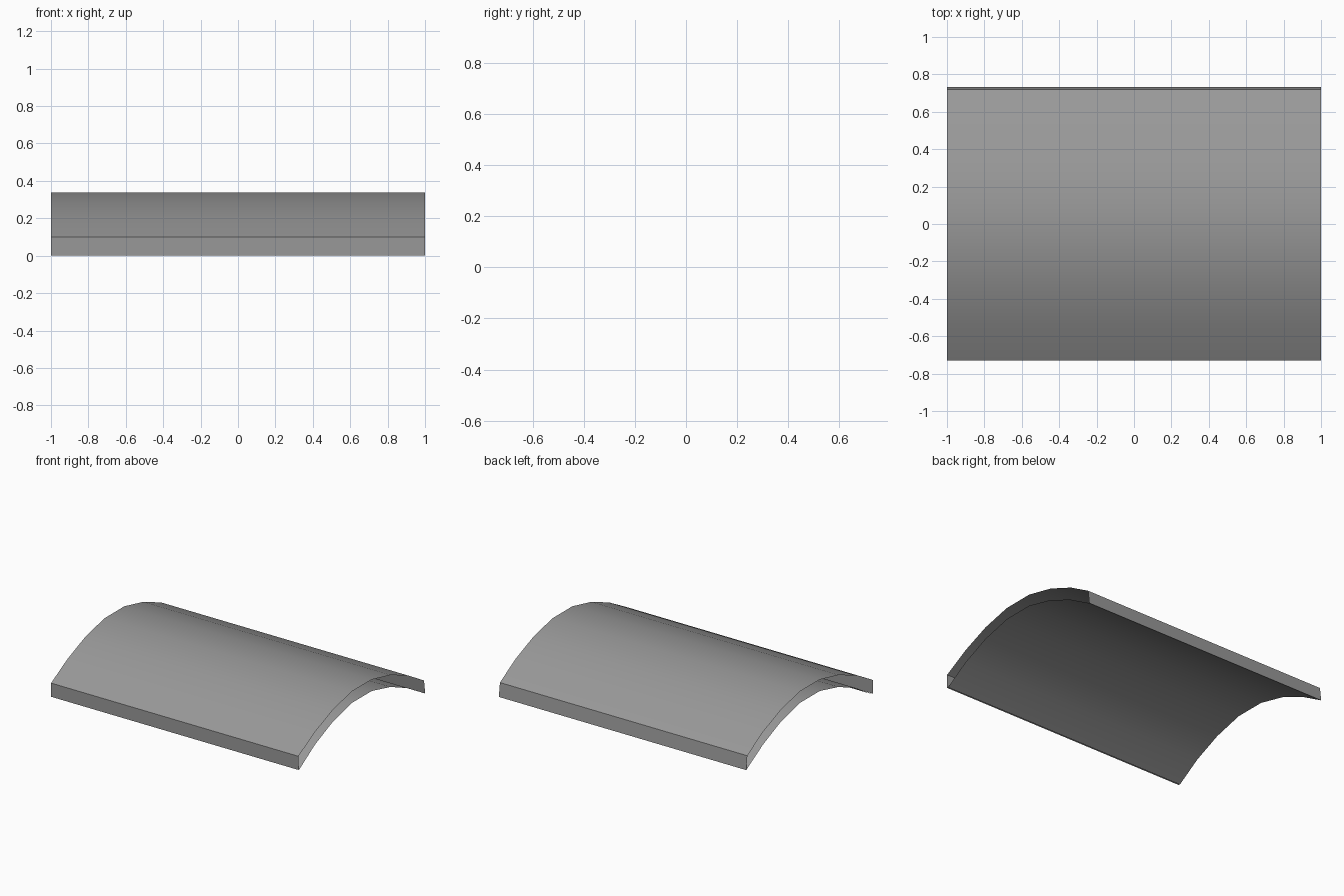
import bpy

if "Cube" in bpy.data.objects:
    bpy.data.objects.remove(bpy.data.objects["Cube"])

# Dark grey finish shared by all parts
grey = bpy.data.materials.new("dark_grey")
grey.diffuse_color = (0.315, 0.315, 0.315, 1)
grey.use_nodes = True
grey.node_tree.nodes["Principled BSDF"].inputs["Base Color"].default_value = grey.diffuse_color


def sheet(name, profile):
    """Extrude an open (y, z) profile along x as a single-sided sheet."""
    verts = [(x, y, z) for y, z in profile for x in (-1, 1)]
    faces = [(2 * i, 2 * i + 1, 2 * i + 3, 2 * i + 2) for i in range(len(profile) - 1)]
    mesh = bpy.data.meshes.new(name)
    mesh.from_pydata(verts, [], faces)
    mesh.materials.append(grey)
    obj = bpy.data.objects.new(name, mesh)
    bpy.context.collection.objects.link(obj)
    for poly in mesh.polygons:
        poly.use_smooth = True
    return obj


def arch(front, half, back):
    """Seven-segment arch: front end, mirrored half profile, back end."""
    return [front] + [(-y, z) for y, z in half] + half[::-1] + [back]


# Outer curved skin
outer = arch((-0.73, 0.10), [(0.542, 0.203), (0.335, 0.287), (0.115, 0.338)], (0.72, 0.10))
sheet("outer_skin", outer)

# Inner curved skin, facing down, stopping just short of the front wall
inner = arch((-0.72, 0.0), [(0.54, 0.112), (0.335, 0.20), (0.115, 0.254)], (0.733, 0.0))
sheet("inner_skin", inner[::-1])

# Long edge walls; both ends stay open
sheet("front_wall", [(-0.73, 0.0), (-0.73, 0.10)])
sheet("back_wall", [(0.72, 0.10), (0.733, 0.0)])
